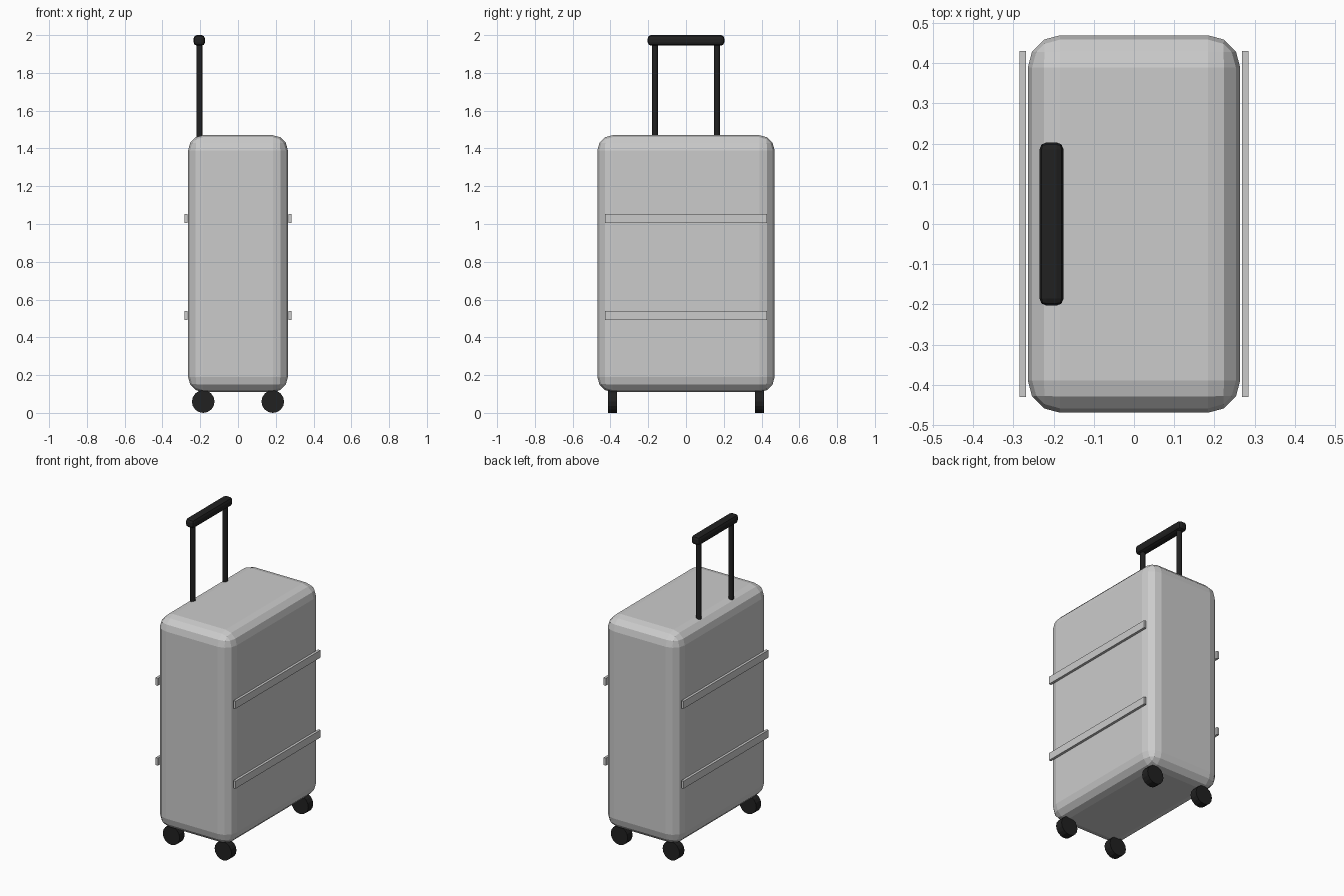
import bpy, math

if "Cube" in bpy.data.objects:
    bpy.data.objects.remove(bpy.data.objects["Cube"])

black = bpy.data.materials.new("black_plastic")
black.diffuse_color = (0.015, 0.015, 0.015, 1)
black.use_nodes = True
black.node_tree.nodes["Principled BSDF"].inputs["Base Color"].default_value = black.diffuse_color


def box(name, center, size, bevel=0, segments=1, mat=None):
    bpy.ops.mesh.primitive_cube_add(size=1, location=center)
    ob = bpy.context.object
    ob.name = name
    ob.scale = size
    bpy.ops.object.transform_apply(location=False, rotation=False, scale=True)
    if bevel:
        mod = ob.modifiers.new("rounded_edges", 'BEVEL')
        mod.width, mod.segments = bevel, segments
    if mat:
        ob.data.materials.append(mat)
    return ob


def cylinder(name, center, radius, depth, sides, rotation=(0, 0, 0)):
    bpy.ops.mesh.primitive_cylinder_add(vertices=sides, radius=radius, depth=depth,
                                        location=center, rotation=rotation)
    ob = bpy.context.object
    ob.name = name
    ob.data.materials.append(black)
    return ob


# Rounded shell
box("suitcase_body", (0, 0, 0.79), (0.528, 0.938, 1.36), 0.08, 3)

for sx, side in ((-1, "back"), (1, "front")):
    # Raised strips across both broad faces
    for z, level in ((0.516, "lower"), (1.028, "upper")):
        box(f"{side}_{level}_strip", (sx * 0.276, 0, z), (0.016, 0.86, 0.048))
    # Wheels under the corners
    for sy, end in ((-1, "left"), (1, "right")):
        cylinder(f"{side}_{end}_wheel", (sx * 0.184, sy * 0.389, 0.06),
                 0.06, 0.05, 16, (math.pi / 2, 0, 0))

# Telescopic handle
for sy, end in ((-1, "left"), (1, "right")):
    cylinder(f"{end}_handle_post", (-0.205, sy * 0.164, 1.705), 0.016, 0.53, 12)
box("handle_grip", (-0.205, 0, 1.972), (0.06, 0.406, 0.056), 0.018, 2, black)
